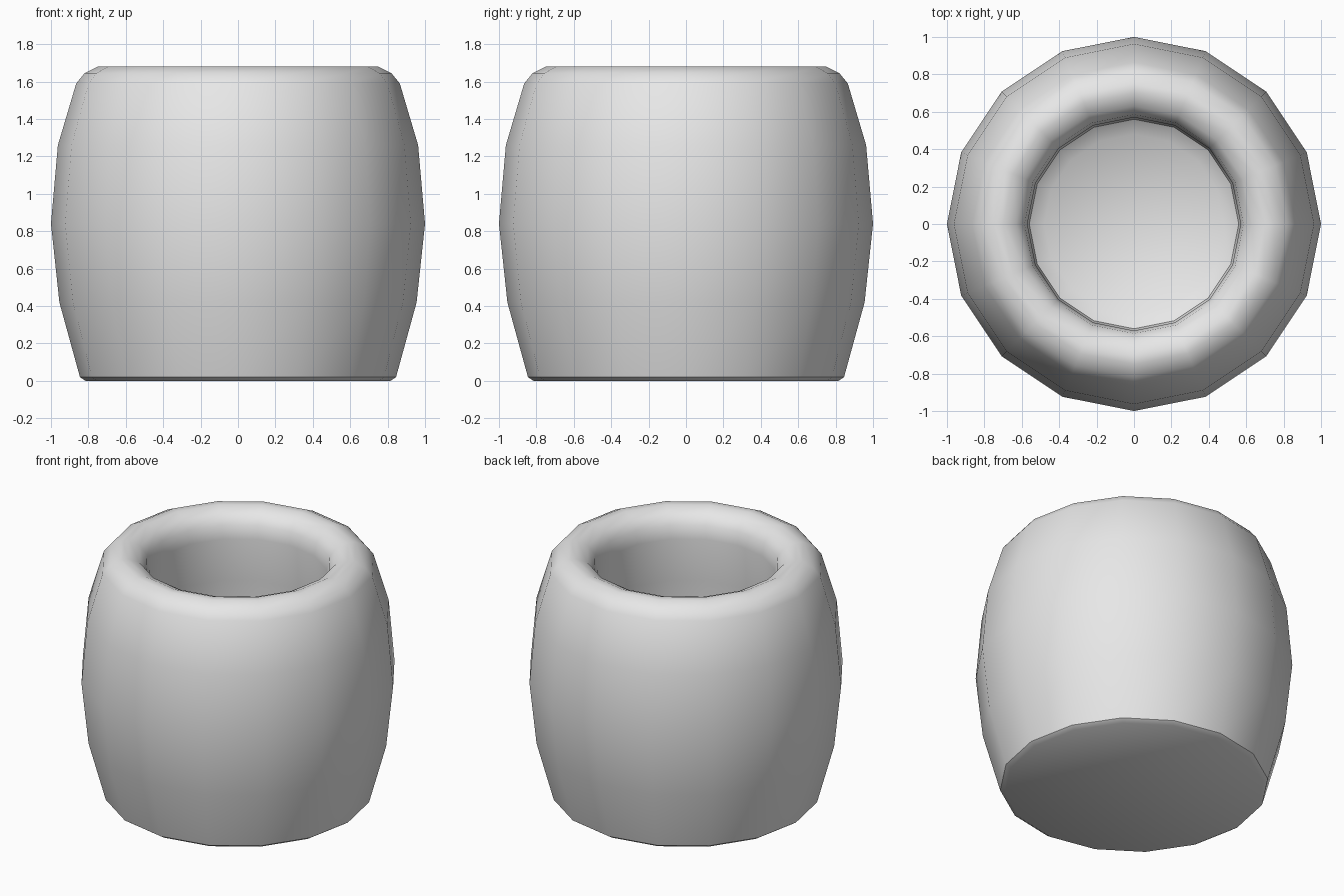
import bpy, bmesh, math

cube = bpy.data.objects.get("Cube")
if cube:
    bpy.data.objects.remove(cube, do_unlink=True)

SIDES = 16

# Half section (radius, height): base, bulging side, rounded rim, hollow, floor
profile = [
    (0, 0), (0.815, 0), (0.845, 0.02),
    (0.955, 0.42), (1.0, 0.84), (0.963, 1.26),
    (0.865, 1.59), (0.82, 1.645), (0.75, 1.68), (0.70, 1.68),
    (0.63, 1.65), (0.585, 1.59), (0.57, 1.50),
    (0.595, 1.20), (0.61, 0.84), (0.595, 0.45),
    (0.56, 0.27), (0.48, 0.21), (0, 0.19),
]

# Colour
clay = bpy.data.materials.new("light grey")
clay.use_nodes = True
clay.diffuse_color = (0.8, 0.8, 0.8, 1)
bsdf = next(n for n in clay.node_tree.nodes if n.type == "BSDF_PRINCIPLED")
bsdf.inputs["Base Color"].default_value = clay.diffuse_color

# Barrel-shaped pot turned around the vertical axis
bm = bmesh.new()
verts = [bm.verts.new((r, 0, z)) for r, z in profile]
edges = [bm.edges.new(pair) for pair in zip(verts, verts[1:])]
bmesh.ops.spin(bm, geom=verts + edges, cent=(0, 0, 0), axis=(0, 0, 1),
               angle=math.tau, steps=SIDES, use_merge=False)
bmesh.ops.remove_doubles(bm, verts=bm.verts[:], dist=0.0005)
bmesh.ops.recalc_face_normals(bm, faces=bm.faces[:])
mesh = bpy.data.meshes.new("barrel_pot")
bm.to_mesh(mesh)
bm.free()
mesh.materials.append(clay)

pot = bpy.data.objects.new("barrel_pot", mesh)
bpy.context.collection.objects.link(pot)
bpy.ops.object.select_all(action="DESELECT")
pot.select_set(True)
bpy.context.view_layer.objects.active = pot
bpy.ops.object.shade_smooth_by_angle(angle=math.radians(36))
